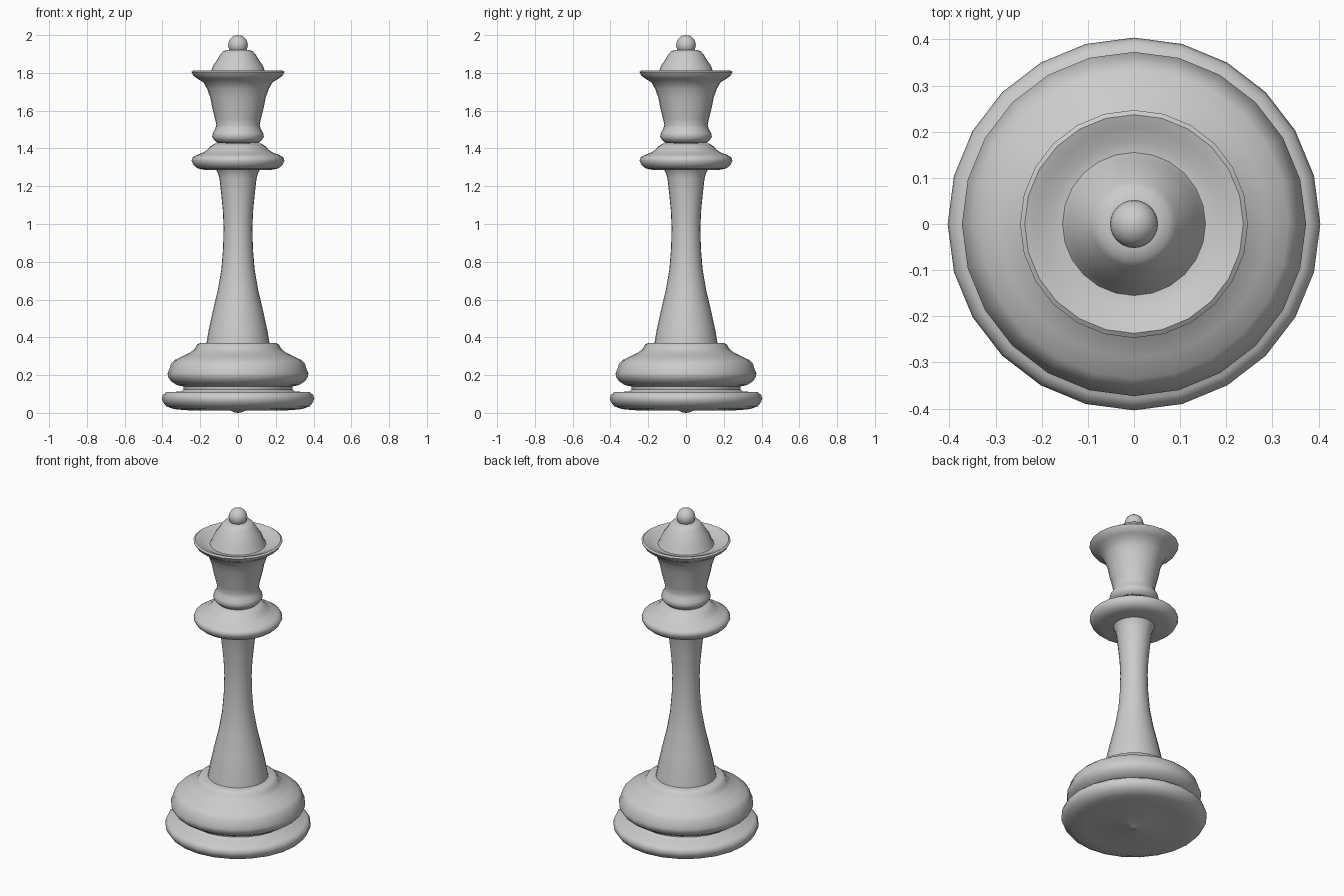
import bpy, bmesh, math

SIDES = 24


def lathe(name, profile, sides=SIDES, sharp=50):
    """Revolve an (r, z) profile around the z axis."""
    bm = bmesh.new()
    verts = [bm.verts.new((r, 0, z)) for r, z in profile]
    edges = [bm.edges.new(p) for p in zip(verts, verts[1:])]
    bmesh.ops.spin(bm, geom=verts + edges, cent=(0, 0, 0), axis=(0, 0, 1),
                   angle=math.tau, steps=sides, use_merge=True)
    bmesh.ops.remove_doubles(bm, verts=bm.verts, dist=0.0005)
    bmesh.ops.recalc_face_normals(bm, faces=bm.faces)
    me = bpy.data.meshes.new(name)
    bm.to_mesh(me)
    bm.free()
    ob = bpy.data.objects.new(name, me)
    bpy.context.collection.objects.link(ob)
    bpy.context.view_layer.objects.active = ob
    ob.select_set(True)
    bpy.ops.object.shade_smooth_by_angle(angle=math.radians(sharp))
    ob.select_set(False)
    return ob


# Foot disc, groove and upper bulge
lathe("base", [
    (0, 0), (0.02, 0.003), (0.04, 0.012), (0.27, 0.014), (0.34, 0.020),
    (0.38, 0.035), (0.396, 0.055), (0.404, 0.075), (0.398, 0.095),
    (0.38, 0.11), (0.30, 0.113), (0.288, 0.125), (0.29, 0.14),
    (0.325, 0.148), (0.355, 0.168), (0.37, 0.19), (0.373, 0.21),
    (0.362, 0.235), (0.355, 0.26), (0.335, 0.28), (0.29, 0.302),
    (0.245, 0.325), (0.227, 0.342), (0.217, 0.362), (0.20, 0.37), (0, 0.37)])

# Slender waisted column
lathe("stem", [
    (0, 0.36), (0.167, 0.37), (0.155, 0.44), (0.133, 0.54), (0.107, 0.65),
    (0.088, 0.76), (0.079, 0.87), (0.076, 0.98), (0.08, 1.07),
    (0.089, 1.16), (0.098, 1.24), (0.106, 1.27), (0.115, 1.285), (0, 1.3)])

# Collar ring
lathe("collar", [
    (0, 1.285), (0.18, 1.287), (0.215, 1.295), (0.235, 1.312),
    (0.246, 1.335), (0.241, 1.352), (0.22, 1.365), (0.187, 1.377),
    (0.163, 1.392), (0.148, 1.41), (0.125, 1.425), (0, 1.43)])

# Flared crown with a shallow dish on top
lathe("crown", [
    (0, 1.425), (0.11, 1.43), (0.127, 1.445), (0.137, 1.462),
    (0.133, 1.482), (0.12, 1.503), (0.115, 1.525), (0.122, 1.56),
    (0.135, 1.61), (0.147, 1.67), (0.163, 1.715), (0.183, 1.75),
    (0.213, 1.768), (0.236, 1.785), (0.247, 1.805), (0.237, 1.812),
    (0.21, 1.803), (0.18, 1.787), (0.155, 1.785), (0.144, 1.805),
    (0.131, 1.84), (0.11, 1.87), (0.092, 1.9), (0.077, 1.916),
    (0.05, 1.922), (0, 1.922)])

# Ball finial
lathe("finial", [(0.052 * math.sin(math.pi * i / 12),
                  1.948 + -0.052 * math.cos(math.pi * i / 12))
                 for i in range(13)])
